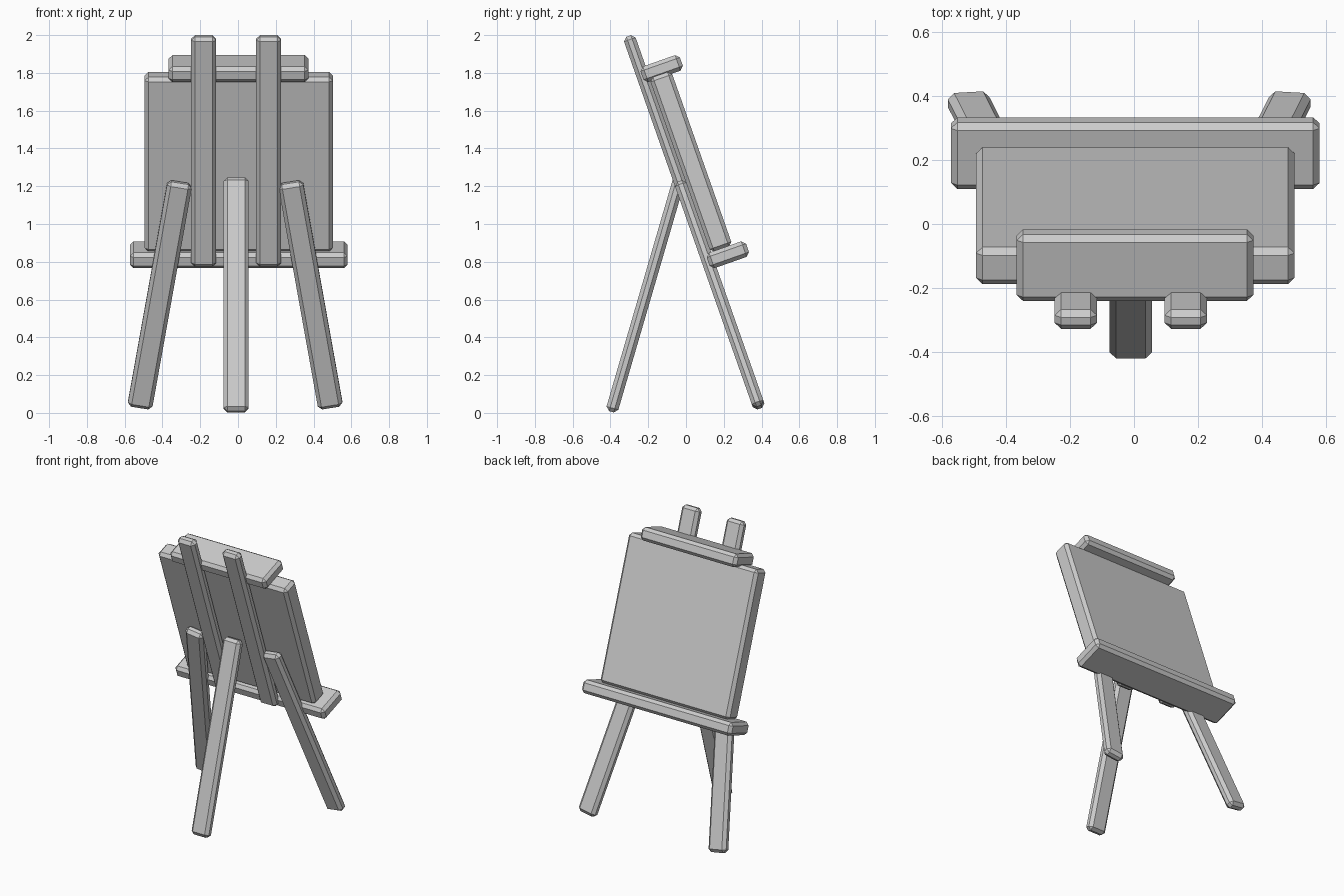
import bpy
from math import radians
from mathutils import Matrix, Vector

cube = bpy.data.objects.get("Cube")
if cube:
    bpy.data.objects.remove(cube, do_unlink=True)

# One plain grey for every part
grey = bpy.data.materials.new("plain grey")
grey.use_nodes = True
GREY = (0.6, 0.6, 0.6, 1)
grey.diffuse_color = GREY
grey.node_tree.nodes["Principled BSDF"].inputs["Base Color"].default_value = GREY

LEAN = radians(19.4)          # backward tilt of the whole board frame
BOARD = Matrix.Rotation(LEAN, 4, 'X')


def plank(name, size, matrix):
    """Chamfered box of the given size, placed by a matrix."""
    bpy.ops.mesh.primitive_cube_add(size=1)
    obj = bpy.context.object
    obj.name = obj.data.name = name
    obj.data.transform(Matrix.Diagonal((*size, 1)))
    obj.matrix_world = matrix
    obj.data.materials.append(grey)
    bevel = obj.modifiers.new("chamfer", 'BEVEL')
    bevel.width = 0.02
    bevel.segments = 1
    return obj


def on_board(name, size, centre, splay=0):
    """Plank in the leaning frame: x across, y through, z up the board."""
    turn = Matrix.Rotation(radians(splay), 4, 'Y')
    return plank(name, size, BOARD @ Matrix.Translation(centre) @ turn)


# Canvas, with the ledge below and the clamp above
on_board("canvas", (0.996, 0.122, 0.98), (0.004, 0.466, 1.245))
on_board("ledge", (1.153, 0.221, 0.087), (0.004, 0.487, 0.716))
on_board("top_clamp", (0.74, 0.221, 0.087), (0.003, 0.484, 1.762))

# Uprights and splayed legs share one leaning plane
for side, sign in (("right", -1), ("left", 1)):
    on_board(side + "_upright", (0.132, 0.065, 1.29),
             (-0.01 + sign * 0.172, 0.376, 1.338))
    on_board(side + "_leg", (0.132, 0.065, 1.28),
             (-0.015 + sign * 0.399, 0.376, 0.53), -sign * 9.6)

# Single prop leg leaning the other way
foot, head = Vector((-0.01, -0.395, 0.006)), Vector((-0.01, -0.034, 1.244))
prop = head - foot
tilt = prop.to_track_quat('Z', 'Y').to_matrix().to_4x4()
plank("prop_leg", (0.132, 0.065, prop.length),
      Matrix.Translation((foot + head) / 2) @ tilt)
